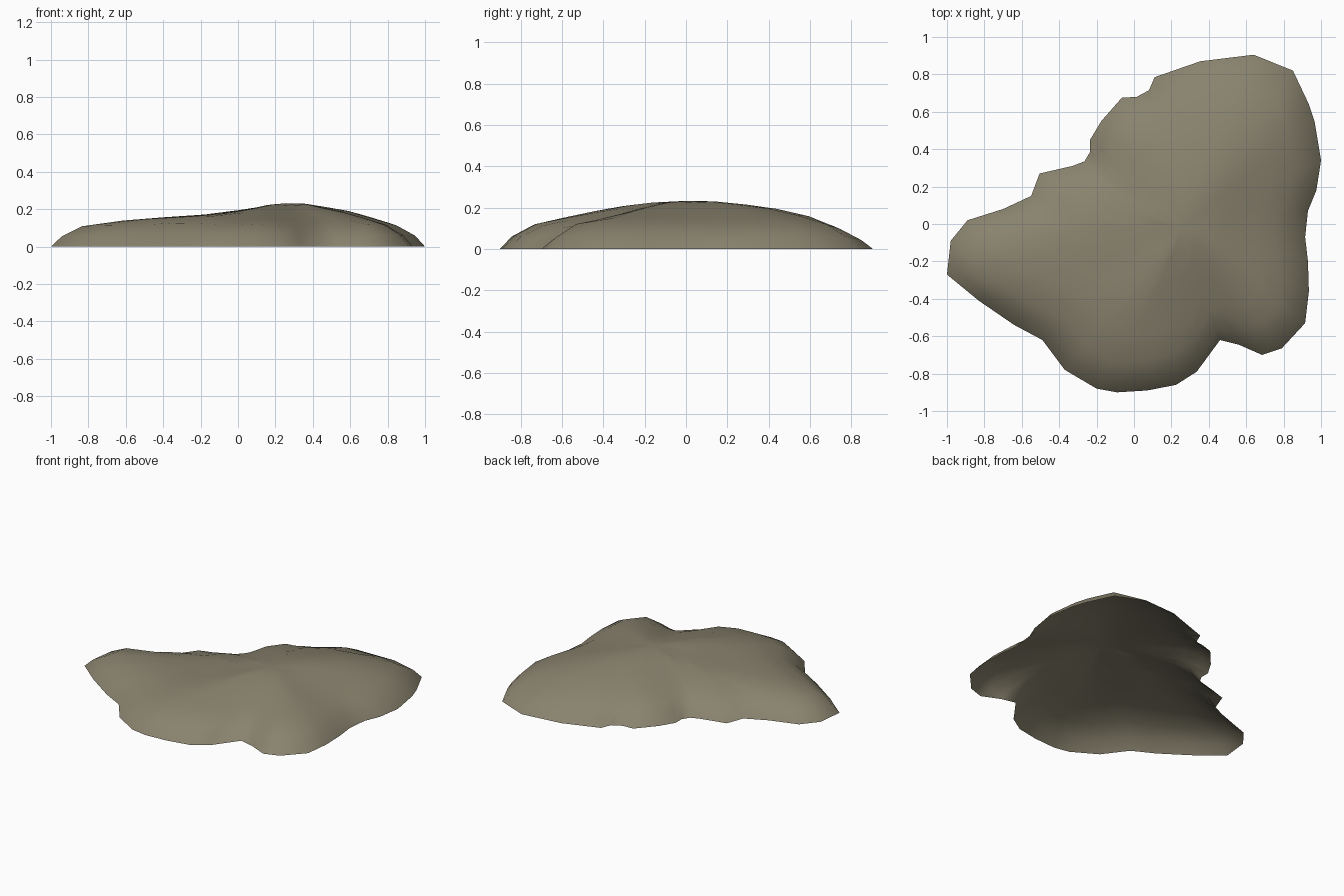
import bpy
import bmesh
from mathutils import Vector
from mathutils.geometry import intersect_point_line

cube = bpy.data.objects.get("Cube")
if cube:
    bpy.data.objects.remove(cube, do_unlink=True)

# Ground outline of the mound, in hundredths of a unit
OUTLINE = [Vector((x / 100, y / 100)) for x, y in (
    (100, 34), (97.5, 18), (93, 7), (91.5, -7), (93, -20), (93.5, -36),
    (91.5, -53), (79, -66.5), (68.5, -70), (56, -64.5), (46, -62),
    (33.5, -79), (22.5, -86), (7, -89), (-9, -90), (-20, -88), (-37, -78),
    (-49, -62), (-64, -54), (-83, -41), (-100, -27), (-98, -9), (-89, 2),
    (-70, 8), (-55, 15), (-50.5, 27), (-33, 31), (-26.5, 33.5),
    (-23.5, 38.5), (-23.5, 45), (-17.5, 55), (-6.5, 67.5), (1.5, 68),
    (8, 71.5), (11, 78.5), (35.5, 87), (64, 90.5), (85, 82), (93.5, 64),
    (96.5, 55))]
PEAK = Vector((0.26, -0.02))

# Height profiles: across the width, along the depth, and in from the rim
WIDTH = ((-1, 0), (-.95, .06), (-.84, .125), (-.5, .15), (-.02, .18),
         (.22, .24), (.3, .24), (.6, .19), (.87, .11), (.96, .06), (1, 0))
DEPTH = ((-.9, 0), (-.83, .075), (-.73, .12), (-.5, .17), (-.32, .215),
         (-.2, .235), (.05, .24), (.4, .205), (.6, .16), (.82, .065), (.905, 0))
RIM = ((0, 0), (.05, .06), (.15, .12), (.38, .19), (.6, .24))


def sample(profile, t):
    """Linear lookup in a height profile."""
    for (a, ha), (b, hb) in zip(profile, profile[1:]):
        if t <= b:
            return ha + (hb - ha) * max(0, (t - a) / (b - a))
    return profile[-1][1]


def rim_distance(p):
    """Shortest distance from a point to the outline."""
    best = 9
    for a, b in zip(OUTLINE, OUTLINE[1:] + OUTLINE[:1]):
        q, f = intersect_point_line(p, a, b)
        q = a if f < 0 else b if f > 1 else Vector(q[:2])
        best = min(best, (p - q).length)
    return best


def height(p):
    return min(sample(WIDTH, p.x), sample(DEPTH, p.y),
               sample(RIM, rim_distance(p)))


def ring_point(p, inset, blend):
    """Step in from the rim by a fixed inset, then blend to the peak."""
    inward = (PEAK - p).normalized()
    return (p + inward * inset).lerp(PEAK, blend)


# Rings of vertices from rim to peak
bm = bmesh.new()
rings = []
for inset, blend in ((0, 0), (.06, 0), (.17, 0), (.17, .2), (.17, .4),
                     (.17, .6), (.17, .8)):
    ring = []
    for p in OUTLINE:
        q = ring_point(p, inset, blend)
        ring.append(bm.verts.new((q.x, q.y, height(q) if inset else 0)))
    rings.append(ring)
top = bm.verts.new((PEAK.x, PEAK.y, height(PEAK)))

# Skin the rings; the underside stays open
n = len(OUTLINE)
for i in range(n):
    j = (i + 1) % n
    for outer, inner in zip(rings, rings[1:]):
        bm.faces.new((outer[j], outer[i], inner[i], inner[j]))
    bm.faces.new((rings[-1][j], rings[-1][i], top))

# Soften the interior creases
inside = [v for ring in rings[3:] for v in ring] + [top]
bmesh.ops.smooth_vert(bm, verts=inside, factor=0.4, use_axis_z=True)
for f in bm.faces:
    f.smooth = True
    if f.normal.z < 0:
        f.normal_flip()
bm.normal_update()
bmesh.ops.recalc_face_normals(bm, faces=bm.faces)
if sum(f.normal.z for f in bm.faces) < 0:
    bmesh.ops.reverse_faces(bm, faces=bm.faces)

mesh = bpy.data.meshes.new("mound")
bm.to_mesh(mesh)
bm.free()
mound = bpy.data.objects.new("mound", mesh)
bpy.context.collection.objects.link(mound)

# Dull earth colour
earth = bpy.data.materials.new("earth")
earth.use_nodes = True
colour = (0.25, 0.225, 0.155, 1)
earth.diffuse_color = colour
earth.node_tree.nodes["Principled BSDF"].inputs["Base Color"].default_value = colour
mesh.materials.append(earth)
